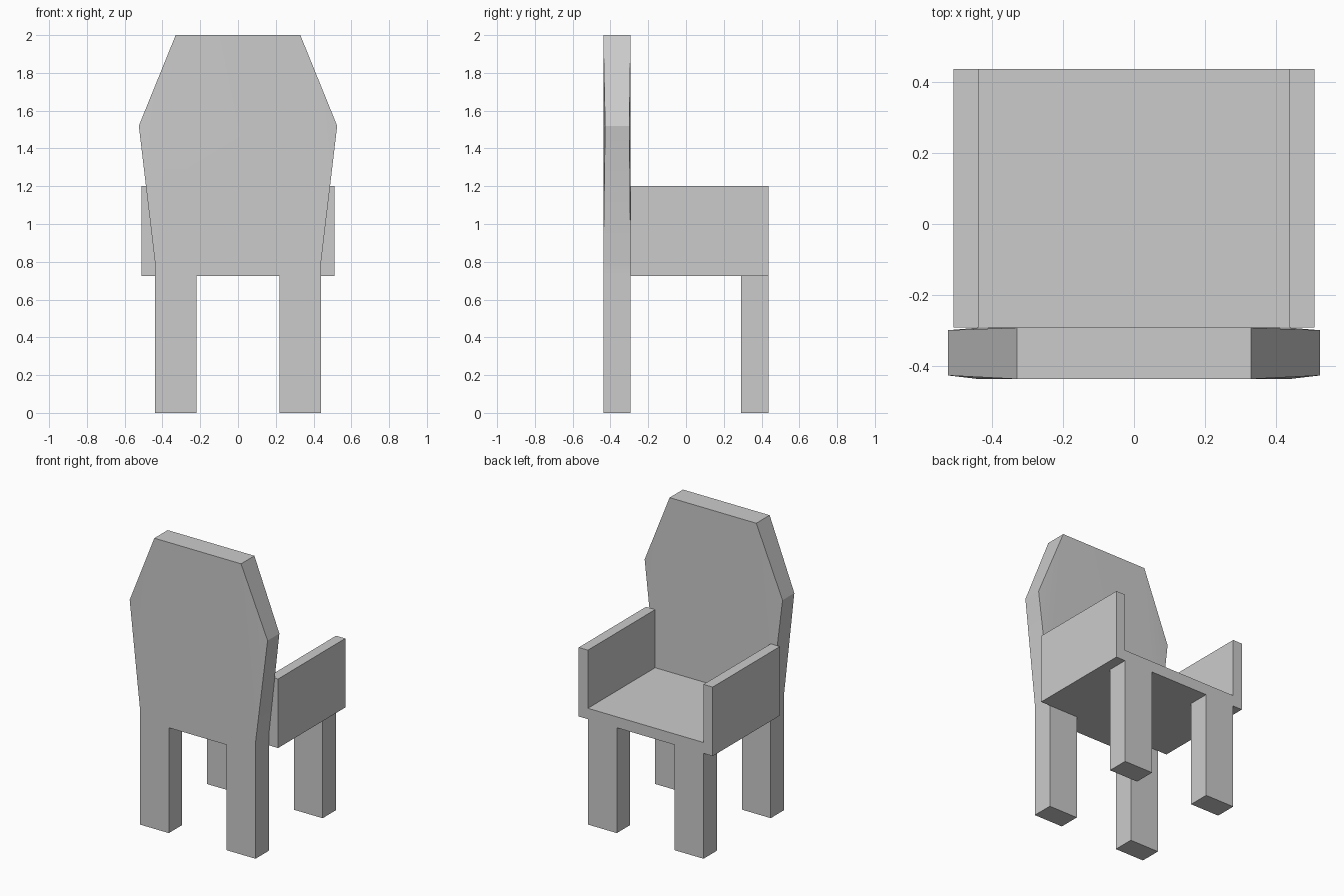
import bpy
import bmesh

if "Cube" in bpy.data.objects:
    bpy.data.objects.remove(bpy.data.objects["Cube"])

BOTTOM = 0.725  # underside of the seat


def add_object(name, bm):
    bmesh.ops.recalc_face_normals(bm, faces=bm.faces)
    mesh = bpy.data.meshes.new(name)
    bm.to_mesh(mesh)
    bm.free()
    obj = bpy.data.objects.new(name, mesh)
    bpy.context.collection.objects.link(obj)
    return obj


def box(name, x, y, z):
    bm = bmesh.new()
    bmesh.ops.create_cube(bm, size=1)
    for v in bm.verts:
        for axis, (low, high) in enumerate((x, y, z)):
            v.co[axis] = high if v.co[axis] > 0 else low
    return add_object(name, bm)


def mirrored_box(name, x, y, z):
    obj = box(name, x, y, z)
    obj.modifiers.new("Mirror", 'MIRROR')
    return obj


# Seat, armrests and the pair of legs under the open edge
box("seat", (-0.44, 0.44), (-0.293, 0.438), (BOTTOM, 0.80))
mirrored_box("armrests", (0.44, 0.51), (-0.293, 0.438), (BOTTOM, 1.20))
mirrored_box("open_side_legs", (0.22, 0.44), (0.292, 0.438), (0, BOTTOM))

# Backrest with its two legs: half outline mirrored, thinner at the widest point
half = [(0.22, BOTTOM), (0.22, 0), (0.44, 0), (0.44, BOTTOM),
        (0.44, 0.80), (0.525, 1.52), (0.33, 2.0)]
outline = half + [(-x, z) for x, z in reversed(half)]
count = len(outline)
panels = [[0, 1, 2, 3], [4, 5, 6]]
panels += [[count - 1 - i for i in p] for p in panels]
panels.append([0, 3, 4, 6, 7, 9, 10, 13])

bm = bmesh.new()
layers = []
for y, inset in ((-0.438, 0.01), (-0.293, -0.007)):
    verts = [bm.verts.new((x, y + (inset if abs(x) > 0.5 else 0), z))
             for x, z in outline]
    for p in panels:
        bm.faces.new([verts[i] for i in p])
    layers.append(verts)
a, b = layers
for i in range(count):
    j = (i + 1) % count
    if {i, j} != {0, count - 1}:
        bm.faces.new((a[i], a[j], b[j], b[i]))
bm.faces.new((a[0], a[-1], b[-1], b[0]))
backrest = add_object("backrest_with_legs", bm)

# Soften only the very shallow creases of the backrest
bpy.ops.object.select_all(action='DESELECT')
backrest.select_set(True)
bpy.context.view_layer.objects.active = backrest
bpy.ops.object.shade_smooth_by_angle(angle=0.35)
